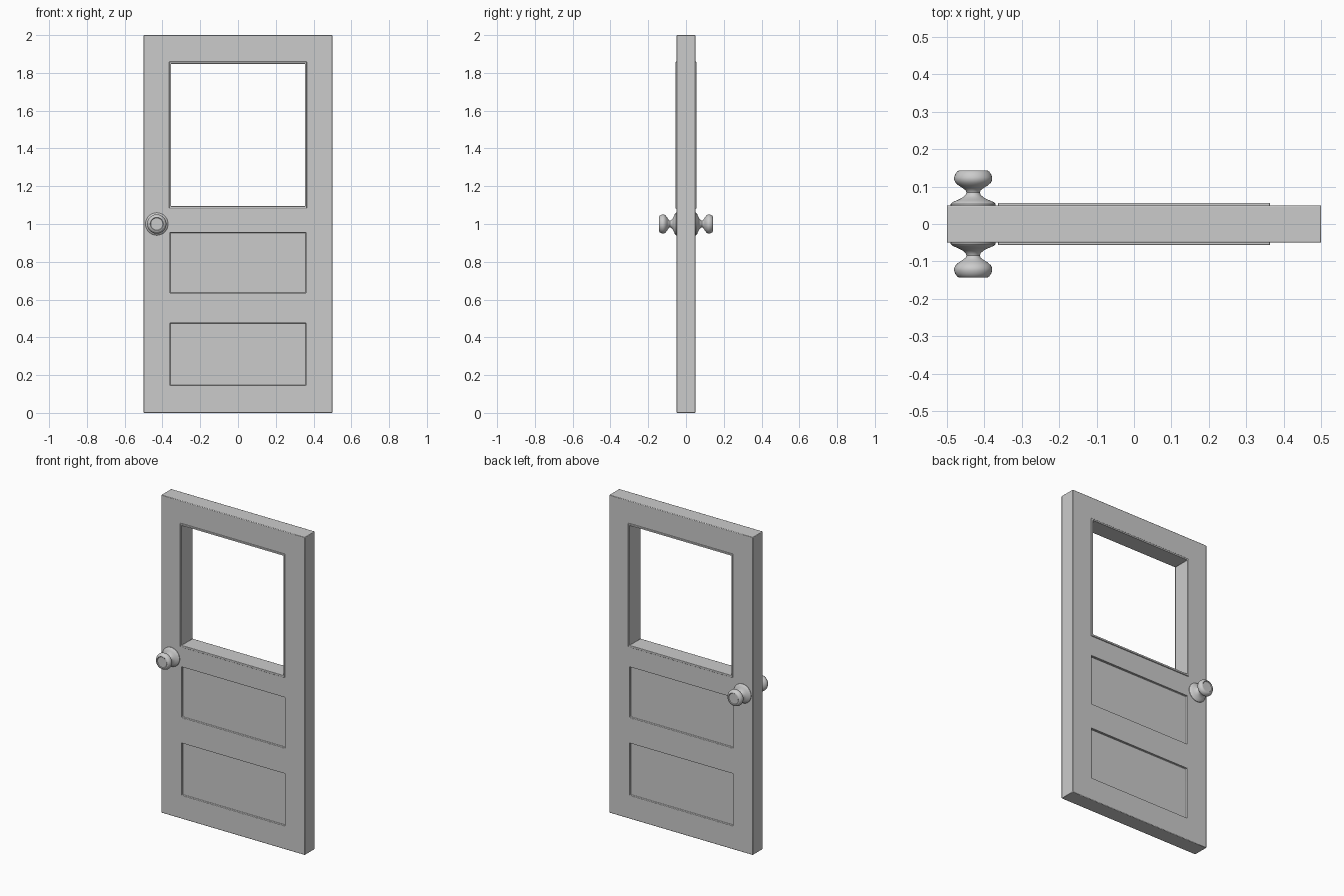
import bpy, bmesh, math
from mathutils import Matrix, Vector

if "Cube" in bpy.data.objects:
    bpy.data.objects.remove(bpy.data.objects["Cube"])


def make_object(name, bm, bevel=0):
    bmesh.ops.recalc_face_normals(bm, faces=bm.faces)
    mesh = bpy.data.meshes.new(name)
    bm.to_mesh(mesh)
    bm.free()
    ob = bpy.data.objects.new(name, mesh)
    bpy.context.collection.objects.link(ob)
    if bevel:
        mod = ob.modifiers.new("soft_edges", 'BEVEL')
        mod.width, mod.segments = bevel, 2
        mod.limit_method = 'ANGLE'
    bpy.ops.object.select_all(action='DESELECT')
    ob.select_set(True)
    bpy.context.view_layer.objects.active = ob
    bpy.ops.object.shade_smooth_by_angle(angle=math.radians(35))
    return ob


def grid_slab(xs, zs, half, holes):
    """Grid of cells in the xz plane, minus holes, extruded to thickness."""
    bm = bmesh.new()
    v = [[bm.verts.new((x, -half, z)) for z in zs] for x in xs]
    for i in range(len(xs) - 1):
        for j in range(len(zs) - 1):
            if (i, j) not in holes:
                bm.faces.new((v[i][j], v[i + 1][j], v[i + 1][j + 1], v[i][j + 1]))
    bmesh.ops.delete(bm, geom=[a for a in bm.verts if not a.link_faces], context='VERTS')
    ext = bmesh.ops.extrude_face_region(bm, geom=bm.faces[:], use_keep_orig=True)
    moved = [g for g in ext["geom"] if isinstance(g, bmesh.types.BMVert)]
    bmesh.ops.translate(bm, verts=moved, vec=(0, 2 * half, 0))
    bmesh.ops.recalc_face_normals(bm, faces=bm.faces)
    return bm


# Door slab with window opening and two recessed panels on both faces
bm = grid_slab([-0.5, -0.36, 0.36, 0.5],
               [0, 0.145, 0.475, 0.635, 0.955, 1.09, 1.855, 2.0], 0.05, {(1, 5)})
panels = []
for f in bm.faces:
    c = f.calc_center_median()
    if abs(f.normal.y) > 0.9 and abs(c.x) < 0.1 and (0.145 < c.z < 0.475 or 0.635 < c.z < 0.955):
        panels.append(f)
for f in bmesh.ops.extrude_discrete_faces(bm, faces=panels)["faces"]:
    shift = 0.015 if f.calc_center_median().y < 0 else -0.015
    bmesh.ops.translate(bm, verts=f.verts[:], vec=(0, shift, 0))
make_object("door_slab", bm, 0.003)

# Window trim lining the opening and standing proud on both faces
bm = grid_slab([-0.364, -0.354, 0.354, 0.364],
               [1.082, 1.094, 1.848, 1.859], 0.056, {(1, 1)})
make_object("window_trim", bm, 0.002)

# Turned knobs with rosettes: (radius, distance from door centre)
profile = [(0.060, 0.045), (0.060, 0.053), (0.056, 0.058), (0.042, 0.064),
           (0.028, 0.071), (0.020, 0.078), (0.018, 0.084), (0.020, 0.090),
           (0.028, 0.096), (0.039, 0.103), (0.047, 0.110), (0.051, 0.118),
           (0.051, 0.125), (0.048, 0.133), (0.043, 0.140), (0.038, 0.143),
           (0.035, 0.143), (0.032, 0.140), (0.0, 0.140)]
for name, side in (("front_knob", -1), ("back_knob", 1)):
    bm = bmesh.new()
    pts = [bm.verts.new((-0.43 + r, side * y, 1.0)) for r, y in profile]
    edges = [bm.edges.new(p) for p in zip(pts, pts[1:])]
    bmesh.ops.spin(bm, geom=pts + edges, cent=(-0.43, 0, 1), axis=(0, 1, 0),
                   angle=math.tau, steps=32)
    bmesh.ops.remove_doubles(bm, verts=bm.verts, dist=0.0001)
    make_object(name, bm)

    # Keyhole slot on the knob end
    bm = bmesh.new()
    bmesh.ops.create_cube(bm, size=1, matrix=Matrix.Translation((-0.43, side * 0.139, 1))
                          @ Matrix.Diagonal((0.004, 0.004, 0.018, 1)))
    make_object(name + "_keyway", bm)
